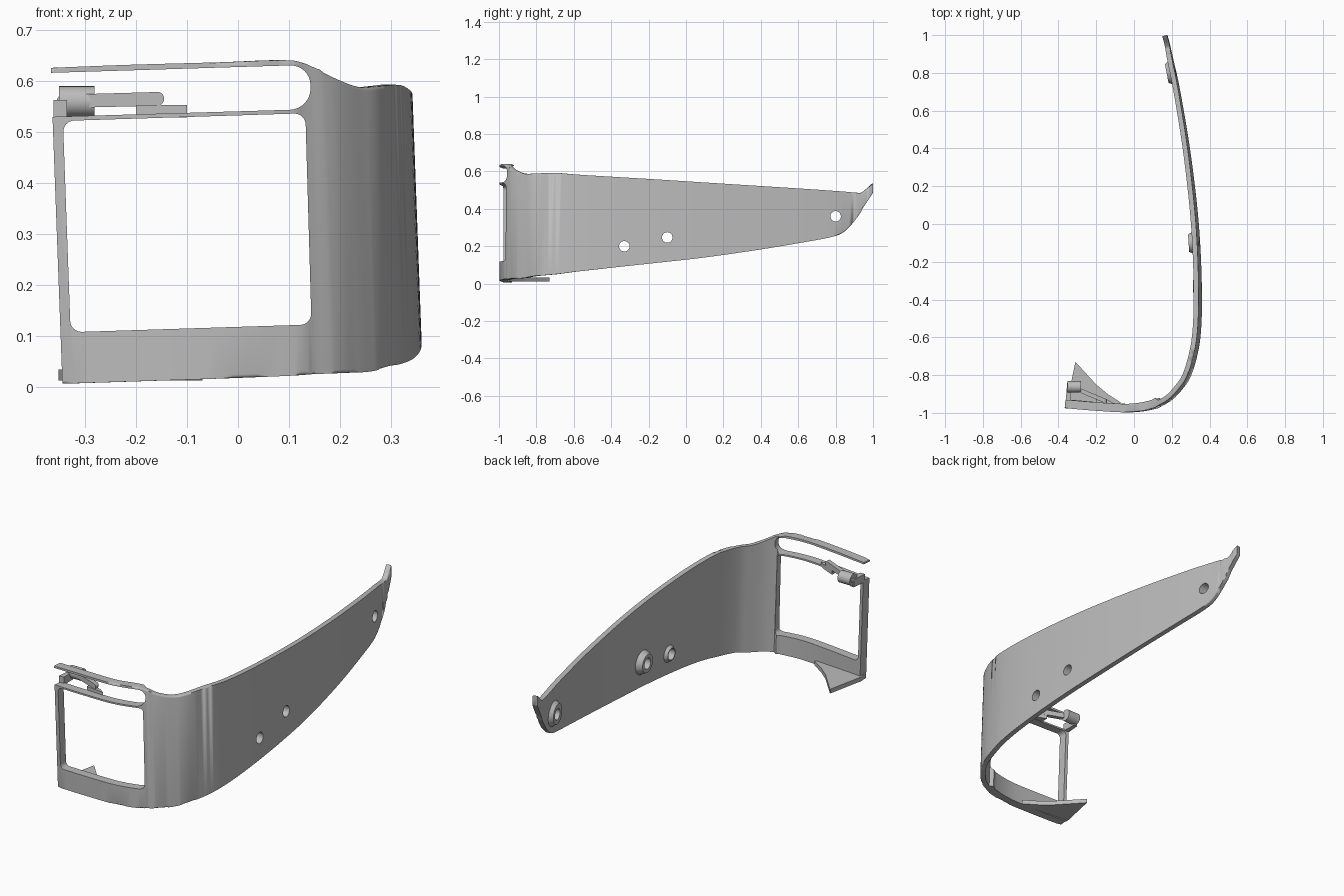
import bpy, bmesh, math
from mathutils import Vector, Matrix

cube = bpy.data.objects.get("Cube")
if cube:
    bpy.data.objects.remove(cube, do_unlink=True)

grey = bpy.data.materials.new("mid_grey")
grey.use_nodes = True
grey.diffuse_color = (0.5, 0.5, 0.5, 1)
grey.node_tree.nodes["Principled BSDF"].inputs["Base Color"].default_value = (0.5, 0.5, 0.5, 1)


def lean(x, z):
    return x - 0.037 * (z - 0.3)


def finish(name, bm):
    bmesh.ops.recalc_face_normals(bm, faces=bm.faces[:])
    mesh = bpy.data.meshes.new(name)
    bm.to_mesh(mesh)
    bm.free()
    mesh.materials.append(grey)
    obj = bpy.data.objects.new(name, mesh)
    bpy.context.collection.objects.link(obj)
    return obj


def prism(name, points, axis, low, high, radius=0.0):
    """Polygon extruded along y or z, with its long edges rounded."""
    bm = bmesh.new()
    d = Vector((0, 1, 0)) if axis == "y" else Vector((0, 0, 1))
    verts = [bm.verts.new((a, low, b) if axis == "y" else (a, b, low)) for a, b in points]
    face = bm.faces.new(verts)
    out = bmesh.ops.extrude_face_region(bm, geom=[face])
    top = [v for v in out["geom"] if isinstance(v, bmesh.types.BMVert)]
    bmesh.ops.translate(bm, verts=top, vec=d * (high - low))
    if radius:
        edges = [e for e in bm.edges
                 if abs((e.verts[0].co - e.verts[1].co).normalized().dot(d)) > 0.99]
        bmesh.ops.bevel(bm, geom=edges, offset=radius, segments=8, profile=0.5, affect="EDGES")
    return finish(name, bm)


def rod(name, center, direction, r1, r2, length):
    bm = bmesh.new()
    rot = Vector(direction).to_track_quat("Z", "Y").to_matrix().to_4x4()
    bmesh.ops.create_cone(bm, cap_ends=True, segments=32, radius1=r1, radius2=r2,
                          depth=length, matrix=Matrix.Translation(center) @ rot)
    return finish(name, bm)


def apply_all(obj):
    bpy.ops.object.select_all(action="DESELECT")
    obj.select_set(True)
    bpy.context.view_layer.objects.active = obj
    for mod in list(obj.modifiers):
        bpy.ops.object.modifier_apply(modifier=mod.name)


def cut(obj, cutters):
    for c in cutters:
        mod = obj.modifiers.new("cut", "BOOLEAN")
        mod.operation = "DIFFERENCE"
        mod.solver = "EXACT"
        mod.object = c
    apply_all(obj)


def spline(rows, steps):
    pts = [Vector(r) for r in rows]
    pts = [pts[0] * 2 - pts[1]] + pts + [pts[-1] * 2 - pts[-2]]
    result = []
    for a, b, c, d in zip(pts, pts[1:], pts[2:], pts[3:]):
        for i in range(steps):
            t = i / steps
            result.append(0.5 * (2 * b + (c - a) * t + (2 * a - 5 * b + 4 * c - d) * t * t
                                 + (3 * b - a - 3 * c + d) * t ** 3))
    return result + [pts[-2]]


# Wrapped wall: outer x, outer y, bottom z, top z along its length
stations = [
    (-.355, -.975, .006, .625), (-.2, -.988, .011, .631), (-.02, -.997, .017, .636),
    (.1, -.98, .022, .64), (.145, -.96, .025, .634), (.2, -.925, .027, .607),
    (.25, -.87, .03, .588), (.29, -.81, .04, .589), (.325, -.7, .05, .592),
    (.345, -.58, .065, .583), (.352, -.4, .085, .572), (.346, -.15, .112, .557),
    (.328, .1, .14, .541), (.292, .4, .183, .522), (.252, .65, .225, .506),
    (.228, .78, .25, .497), (.213, .85, .28, .492), (.2, .92, .36, .486),
    (.195, .95, .41, .492), (.184, 1, .485, .535)]
path = spline(stations, 6)
bm = bmesh.new()
rings = []
for i, p in enumerate(path):
    d = path[min(i + 1, len(path) - 1)] - path[max(i - 1, 0)]
    normal = Vector((-d.y, d.x)).normalized()
    front = p.y < -0.9 and p.x < 0.15
    q = Vector((p.x, p.y)) + normal * (0.045 if front else 0.026)
    rings.append([bm.verts.new((lean(x, z), y, z)) for x, y, z in (
        (p.x, p.y, p[2]), (p.x, p.y, p[3]), (q.x, q.y, p[3]), (q.x, q.y, p[2]))])
for a, b in zip(rings, rings[1:]):
    for k in range(4):
        bm.faces.new((a[k], a[(k + 1) % 4], b[(k + 1) % 4], b[k]))
bm.faces.new(rings[0])
bm.faces.new(rings[-1])
# Soften the long outer edges
long_edges = [e for a, b in zip(rings, rings[1:]) for k in (0, 1)
              for e in [bm.edges.get((a[k], b[k]))] if e]
bmesh.ops.bevel(bm, geom=long_edges, offset=0.007, segments=3, profile=0.5, affect="EDGES")
wall = finish("curved_wall", bm)

# Openings
window = prism("window_cutter", [(-.328, .107), (.144, .122), (.132, .536), (-.343, .521)],
               "y", -1.2, -0.8, 0.022)
slot = prism("slot_cutter", [(-.6, .522), (.142, .544), (.142, .631), (-.6, .608)],
             "y", -1.2, -0.8, 0.04)
hole_spots = [("lower", -.33, .2, .325, .045, .012), ("middle", -.1, .247, .317, .064, .028),
              ("rear", .8, .36, .197, .07, .024)]
holes = [rod(n + "_hole_cutter", (x, y, z), (1, 0, 0), .028, .028, .3)
         for n, y, z, x, r, h in hole_spots]
cut(wall, [window, slot] + holes)
parts = [wall]

# Raised collars around the holes on the inner face
for (n, y, z, x, r, h), hole in zip(hole_spots, holes):
    slope = -.19 if y > .5 else (-.06 if y > -.2 else -.01)
    collar = rod(n + "_hole_collar", (x - h / 2 + .004, y, z), (-1, slope, 0), r, r * .72, h + .008)
    cut(collar, [hole])
    parts.append(collar)

# Triangular foot plate under the front
parts.append(prism("foot_plate", [(-.343, -.965), (-.352, -.93), (-.31, -.73), (-.2, -.85),
                                  (-.14, -.9), (-.07, -.945), (-.1, -.975)], "z", .012, .034))

# Clip arm with its cross pin
arm = prism("clip_arm", [(-.355, .546), (-.145, .551), (-.145, .578), (-.355, .572)],
            "y", -.012, .012, .0125)
for v in arm.data.vertices:
    v.co.y += -.94 - (v.co.x + .145) * .42
parts.append(arm)
parts.append(prism("clip_root", [(-.2, -.945), (-.1, -.955), (-.13, -.935), (-.2, -.905)],
                   "z", .528, .552))
parts.append(rod("clip_pin", (-.316, -.862, .559), (1, 0, 0), .03, .03, .07))
parts.append(prism("clip_post", [(-.362, -.94), (-.335, -.94), (-.335, -.86), (-.355, -.86)],
                   "z", .522, .562))

for obj in parts:
    bpy.ops.object.select_all(action="DESELECT")
    obj.select_set(True)
    bpy.context.view_layer.objects.active = obj
    bpy.ops.object.shade_smooth_by_angle(angle=math.radians(32))

for c in [window, slot] + holes:
    bpy.data.objects.remove(c, do_unlink=True)
